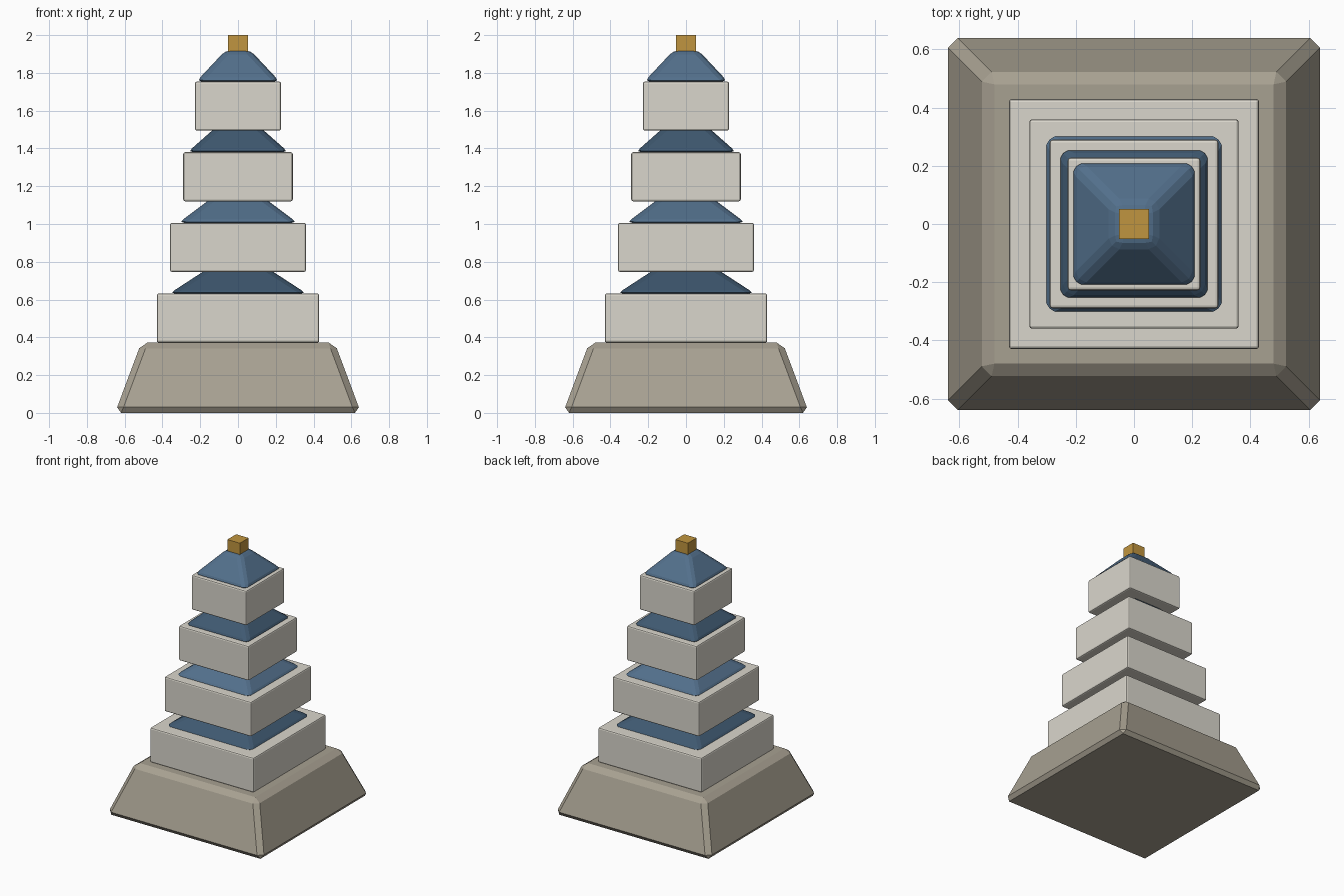
import bpy, bmesh

if "Cube" in bpy.data.objects:
    bpy.data.objects.remove(bpy.data.objects["Cube"])


def material(name, rgb):
    m = bpy.data.materials.new(name)
    m.diffuse_color = (*rgb, 1.0)
    m.use_nodes = True
    m.node_tree.nodes["Principled BSDF"].inputs["Base Color"].default_value = m.diffuse_color
    return m


STONE = material("stone", (0.39, 0.355, 0.285))
PLASTER = material("plaster", (0.70, 0.675, 0.605))
BLUE_DARK = material("dark_blue_tile", (0.05, 0.10, 0.165))
BLUE_LIGHT = material("light_blue_tile", (0.085, 0.16, 0.26))
GOLD = material("gold", (0.53, 0.30, 0.05))


def frustum(name, half_bottom, half_top, z0, z1, mat, bevel=0.0, segments=1):
    """Square block, optionally tapered, with bevelled edges."""
    bm = bmesh.new()
    bmesh.ops.create_cube(bm, size=2)
    for v in bm.verts:
        top = v.co.z > 0
        half = half_top if top else half_bottom
        v.co = (v.co.x * half, v.co.y * half, z1 if top else z0)
    if bevel:
        bmesh.ops.bevel(bm, geom=bm.edges[:], offset=bevel, segments=segments,
                        profile=0.5, affect='EDGES', clamp_overlap=True)
    mesh = bpy.data.meshes.new(name)
    bm.to_mesh(mesh)
    bm.free()
    mesh.materials.append(mat)
    obj = bpy.data.objects.new(name, mesh)
    bpy.context.collection.objects.link(obj)
    return obj


# Sloping stone plinth
frustum("plinth", 0.651, 0.512, 0.0, 0.372, STONE, 0.032)

# Four storeys, each with a tiled roof that runs up into the storey above
STEP = 0.374
storey_halves = (0.43, 0.36, 0.29, 0.228)
roof_halves = (0.363, 0.315, 0.267, 0.221)
for i, (wall, roof) in enumerate(zip(storey_halves, roof_halves)):
    z = 0.372 + i * STEP
    frustum(f"storey_{i + 1}", wall, wall, z, z + 0.26, PLASTER, 0.01, 2)
    frustum(f"roof_{i + 1}", roof, roof * 0.3, z + 0.26, z + 0.425,
            BLUE_LIGHT if i % 2 else BLUE_DARK, 0.03, 2)

# Gold finial block
frustum("finial", 0.052, 0.052, 1.91, 2.0, GOLD)
